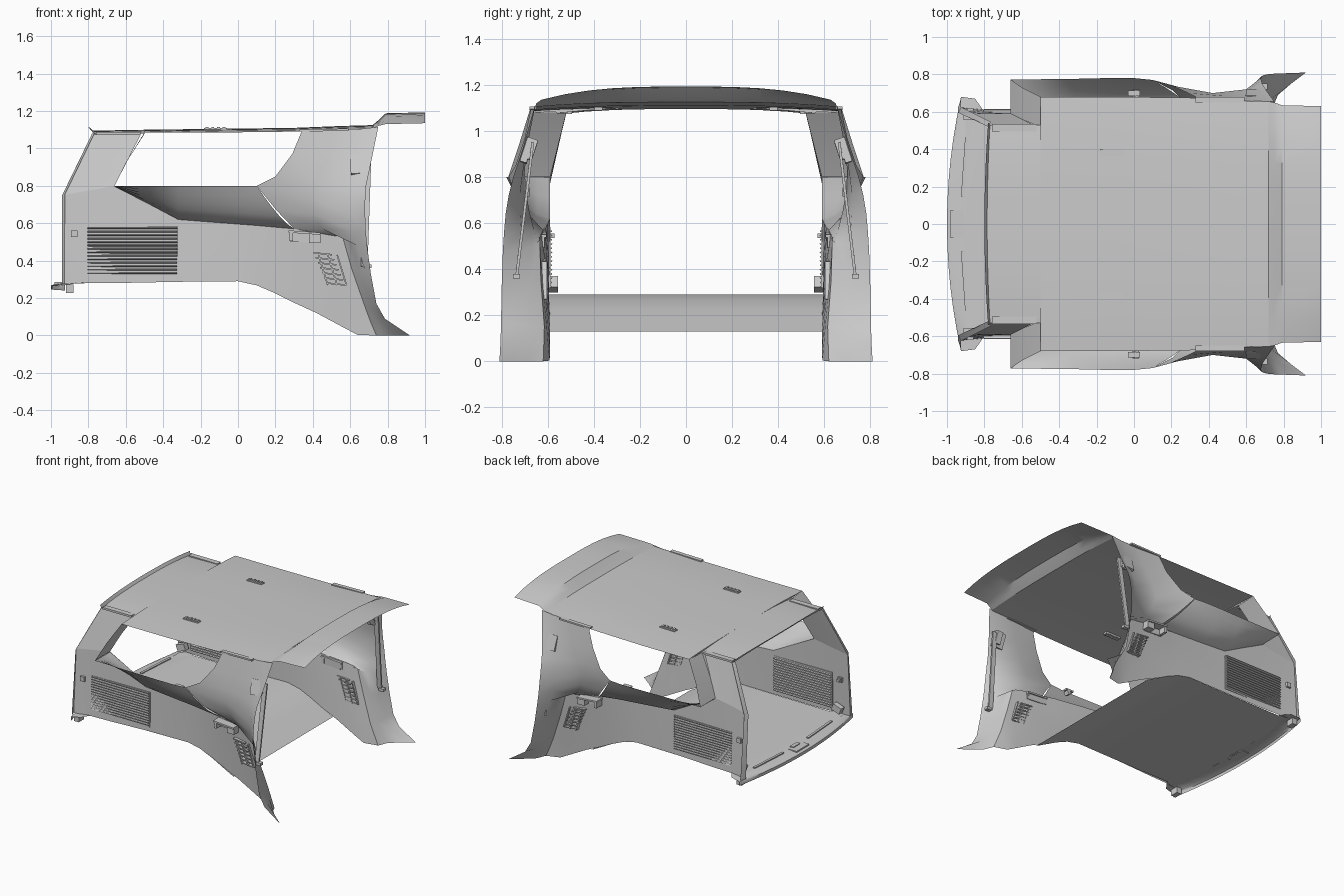
import bpy, bmesh, math
from mathutils import Vector, Matrix


def finish(name, bm, angle=35):
    bmesh.ops.remove_doubles(bm, verts=bm.verts, dist=0.0005)
    bmesh.ops.recalc_face_normals(bm, faces=bm.faces)
    me = bpy.data.meshes.new(name)
    bm.to_mesh(me)
    bm.free()
    ob = bpy.data.objects.new(name, me)
    bpy.context.collection.objects.link(ob)
    bpy.ops.object.select_all(action='DESELECT')
    ob.select_set(True)
    bpy.context.view_layer.objects.active = ob
    bpy.ops.object.shade_smooth_by_angle(angle=math.radians(angle))
    return ob


def loft(name, rows, mirror=True, angle=35):
    """Sheet through equal-length rows of points, optionally on both sides."""
    bm = bmesh.new()
    for s in ((1, -1) if mirror else (1,)):
        g = [[bm.verts.new((x, y * s, z)) for x, y, z in r] for r in rows]
        for a, b in zip(g, g[1:]):
            for i in range(len(a) - 1):
                bm.faces.new((a[i], a[i + 1], b[i + 1], b[i]))
    return finish(name, bm, angle)


def boxes(name, items, mirror=True):
    """Items: (centre, size, (rx, ry, rz) in degrees), all in one mesh."""
    bm = bmesh.new()
    for s in ((1, -1) if mirror else (1,)):
        for c, d, r in items:
            m = Matrix.Translation(Vector(c))
            for ax, a in zip('ZYX', reversed(r)):
                m = m @ Matrix.Rotation(math.radians(a), 4, ax)
            m = m @ Matrix.Diagonal((*d, 1))
            bmesh.ops.create_cube(bm, size=1, matrix=Matrix.Diagonal((1, s, 1, 1)) @ m)
    return finish(name, bm, 30)


def arch(x, half, z_mid, z_edge, dx=0.0, n=12):
    """Crosswise arched row of points; dx shifts the ends along x."""
    ts = [-1 + 2 * i / n for i in range(n + 1)]
    return [(x + dx * t * t, half * t, z_edge + (z_mid - z_edge) * (1 - abs(t) ** 3)) for t in ts]


# Roof lining, narrow at the rear and wide over the windows
loft("roof_lining", [arch(-.80, .54, 1.115, 1.10, .02), arch(-.785, .53, 1.095, 1.075, .015),
                     arch(-.5, .53, 1.10, 1.08), arch(-.5, .68, 1.10, 1.085),
                     arch(-.1, .68, 1.105, 1.085), arch(.3, .675, 1.11, 1.09),
                     arch(.55, .66, 1.12, 1.10), arch(.73, .655, 1.125, 1.105)], mirror=False)
# Raised lip at the front end of the roof
loft("roof_lip", [arch(.72, .655, 1.125, 1.105), arch(.75, .65, 1.15, 1.12), arch(.79, .635, 1.188, 1.13),
                  arch(1.0, .63, 1.193, 1.135)], mirror=False)

# Floor, curving down toward the front
loft("floor", [[(x, y, z) for y in (-.595, 0, .595)] for x, z in
               ((-.9, .282), (-.3, .286), (0, .29), (.1, .268), (.2, .225), (.3, .172), (.38, .13))], mirror=False)
# Bowed rear sill
loft("rear_sill", [arch(-.80, .60, .284, .284), arch(-.90, .67, .284, .28, .05), arch(-.975, .68, .276, .27, .05),
                   arch(-1.0, .68, .268, .262, .075), arch(-1.0, .68, .245, .24, .075)], mirror=False)
boxes("sill_slots", [((-.905, .305, .286), (.018, .32, .008), (0, 0, -4))])
boxes("sill_corner_blocks", [((-.90, .62, .25), (.04, .06, .045), (0, 0, 0)),
                             ((-.87, .575, .335), (.07, .04, .05), (0, -20, 0))])
boxes("sill_catch", [((-.945, 0, .28), (.07, .15, .01), (0, 0, 0)),
                     ((-.915, 0, .285), (.03, .08, .012), (0, 0, 0))], mirror=False)

# Lower side trim: columns from bottom edge up to the ledge line
def column(x, zb, zt, yb, yt):
    return [(x, yb + (yt - yb) * k / 3, zb + (zt - zb) * k / 3) for k in range(4)]

loft("lower_side_panel", [
    column(-.94, .275, .75, .625, .595), column(-.80, .28, .775, .61, .59), column(-.66, .28, .80, .605, .59),
    column(-.32, .287, .62, .595, .59), column(0, .29, .597, .595, .60), column(.1, .268, .588, .595, .605),
    column(.2, .225, .58, .592, .61), column(.3, .175, .57, .59, .62),
    [(.42, .59, .12), (.41, .60, .25), (.40, .61, .42), (.40, .625, .56)],
    [(.56, .59, .045), (.53, .60, .18), (.495, .615, .36), (.48, .63, .55)],
    [(.64, .592, .003), (.62, .605, .16), (.575, .625, .35), (.53, .635, .54)],
    [(.74, .62, 0), (.68, .615, .15), (.61, .63, .35), (.56, .635, .525)]])
# Rear pillar and its outward flange
loft("rear_pillar", [[(-.94, .595, .75), (-.80, .59, .775), (-.66, .59, .80)],
                     [(-.86, .56, .915), (-.73, .555, .93), (-.59, .555, .937)],
                     [(-.78, .52, 1.08), (-.65, .52, 1.08), (-.52, .52, 1.075)]])
loft("rear_flange", [[(-.94, .625, .275), (-.925, .67, .275)], [(-.94, .595, .75), (-.925, .625, .755)],
                     [(-.78, .52, 1.08), (-.765, .545, 1.085)]])
# Window surround: rear reveal and sloping shelf under the glass
loft("window_reveal", [[(-.66, .59, .80), (-.66, .68, .80), (-.66, .772, .80)],
                       [(-.59, .555, .937), (-.59, .64, .94), (-.59, .725, .94)],
                       [(-.50, .52, 1.078), (-.50, .60, 1.08), (-.50, .68, 1.085)]])

def shelf(xi, yi, zi, xo, yo):
    out = []
    for k in range(6):
        t = k / 5
        out.append((xi + (xo - xi) * t, yi + (yo - yi) * t ** .75, zi + (.80 - zi) * t ** 1.3))
    return out

loft("window_shelf", [shelf(-.66, .59, .797, -.66, .772), shelf(-.49, .59, .71, -.49, .774),
                      shelf(-.32, .59, .62, -.32, .776), shelf(-.1, .597, .603, -.15, .78),
                      shelf(.1, .605, .588, 0, .78), shelf(.3, .62, .57, .1, .77)])
# Front pillar sweeping from the roof to the flared foot
loft("front_pillar", [
    [(.34, .675, 1.09), (.52, .66, 1.10), (.66, .655, 1.105), (.75, .655, 1.115)],
    [(.29, .70, .97), (.48, .685, .95), (.62, .69, .93), (.71, .71, .92)],
    [(.20, .74, .85), (.42, .70, .83), (.60, .71, .81), (.685, .75, .80)],
    [(.10, .77, .80), (.38, .695, .74), (.60, .72, .73), (.68, .77, .72)],
    [(.205, .715, .67), (.41, .68, .65), (.61, .72, .64), (.68, .783, .64)],
    [(.30, .62, .57), (.45, .66, .57), (.61, .715, .56), (.683, .79, .56)],
    [(.56, .635, .525), (.60, .67, .50), (.64, .72, .48), (.69, .795, .48)],
    [(.61, .63, .35), (.64, .68, .34), (.67, .73, .33), (.71, .80, .33)],
    [(.68, .615, .15), (.70, .66, .15), (.72, .725, .16), (.74, .803, .17)],
    [(.71, .618, .07), (.735, .67, .08), (.76, .735, .09), (.785, .805, .09)],
    [(.74, .62, 0), (.77, .69, 0), (.84, .75, 0), (.92, .81, 0)]])

# Louvred grille in the rear side panel
grille = [((-.565, .595, .45), (.49, .012, .265), (0, 0, 0))]
grille += [((-.565, .597, .33 + .0185 * i), (.48, .034, .006), (25, 0, 0)) for i in range(14)]
boxes("side_grille", grille)
# Slanted vent near the pillar foot
vent = [((.42 + .05 * j + .035, .622, .35), (.008, .035, .17), (0, -17, 0)) for j in range(3)]
vent += [((.525 - .012 * i, .622, .275 + .027 * i), (.10, .03, .008), (0, 6, 0)) for i in range(7)]
boxes("foot_vent", vent)
# Armrest handle tray
boxes("armrest_tray", [((.355, .645, .55), (.17, .08, .012), (0, 4, 0)),
                       ((.285, .645, .53), (.02, .07, .05), (0, 0, 0)),
                       ((.41, .645, .52), (.06, .06, .05), (0, 0, 0)),
                       ((.355, .618, .52), (.15, .012, .045), (0, 4, 0))])
# Seat belt with upper guide and lower anchor
top, low = Vector((.675, .665, .95)), Vector((.695, .735, .37))
tilt = math.degrees(math.atan2(low.y - top.y, top.z - low.z))
boxes("seat_belt", [((top + low) / 2, (.035, .012, (top - low).length), (tilt, 2, 0)),
                    (low, (.04, .03, .02), (0, 0, 0))])
boxes("belt_guide", [((.64, .69, .915), (.08, .03, .11), (18, -4, 0)),
                     ((.66, .67, .92), (.045, .03, .09), (18, -4, 0))])
# Roof lamps, roof side strips, hooks and buttons
lamp = [((-.12, .38, 1.098), (.125, .035, .02), (0, 0, 0))]
lamp += [((-.165 + .03 * i, .38, 1.10), (.015, .03, .028), (0, 0, 0)) for i in range(4)]
boxes("roof_lamps", lamp)
boxes("roof_side_strip", [((.46, .665, 1.098), (.26, .03, .012), (0, -1, 0)),
                          ((-.64, .515, 1.08), (.24, .04, .015), (0, 0, 0))])
boxes("shelf_hook", [((0, .70, .755), (.065, .03, .012), (0, 0, 0)), ((.01, .70, .735), (.025, .04, .03), (0, 25, 0))])
boxes("rear_hook", [((-.875, .605, .545), (.035, .03, .035), (0, 0, 0)),
                    ((-.875, .59, .545), (.02, .04, .02), (0, 0, 0))])
